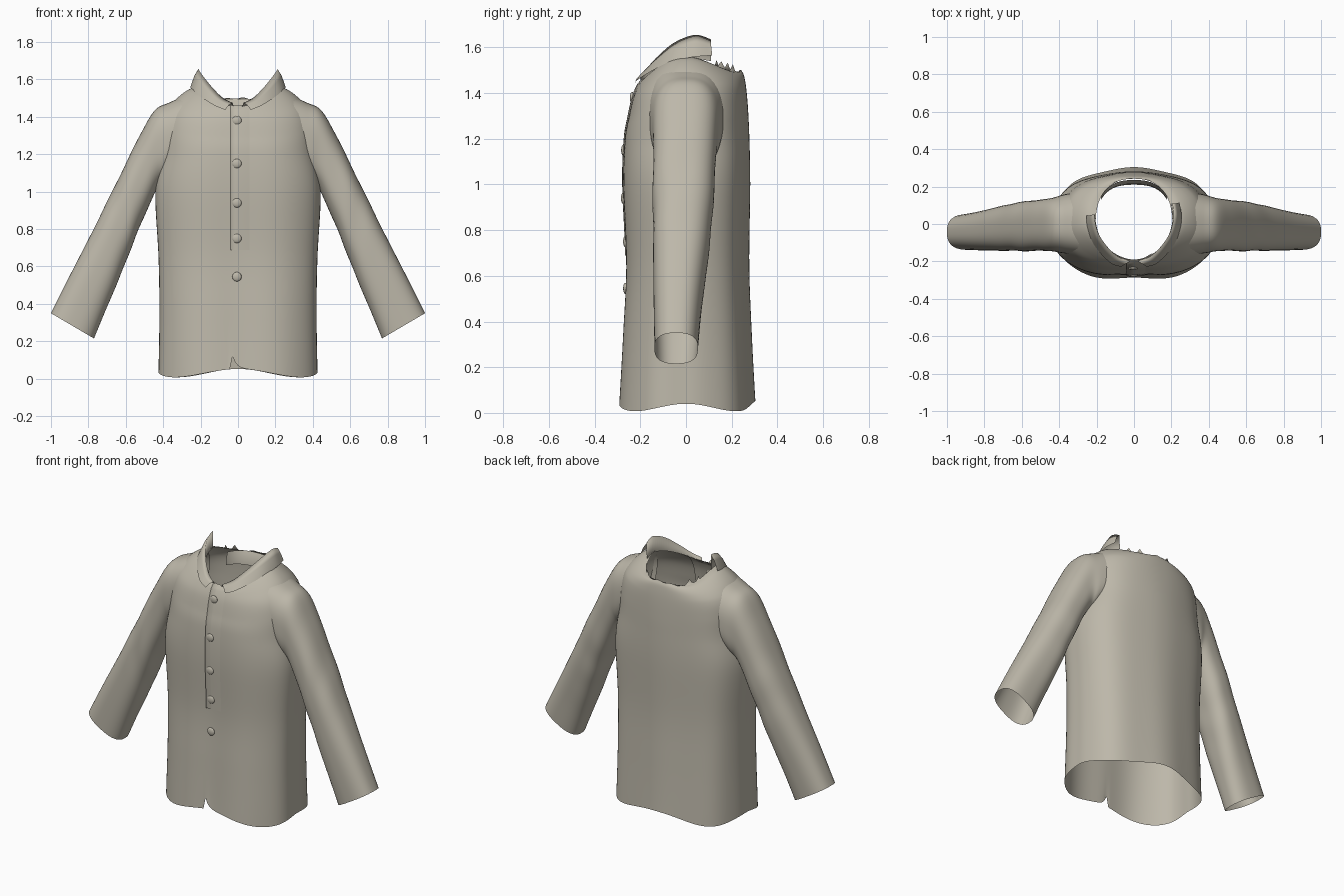
import bpy, bmesh, math, random
from mathutils import Vector

random.seed(4)
if "Cube" in bpy.data.objects:
    bpy.data.objects.remove(bpy.data.objects["Cube"])


def material(name, rgb):
    m = bpy.data.materials.new(name)
    m.use_nodes = True
    m.diffuse_color = (*rgb, 1)
    m.node_tree.nodes["Principled BSDF"].inputs["Base Color"].default_value = (*rgb, 1)
    return m


CLOTH = material("beige cloth", (0.51, 0.478, 0.40))


def grid_object(name, rows, closed=False):
    """Skin a grid of points, row by row, into one smooth sheet."""
    bm = bmesh.new()
    vs = [[bm.verts.new(p) for p in row] for row in rows]
    n = len(rows[0])
    for a, b in zip(vs, vs[1:]):
        for i in range(n if closed else n - 1):
            j = (i + 1) % n
            bm.faces.new((a[i], a[j], b[j], b[i]))
    return finish(name, bm)


def finish(name, bm):
    for f in bm.faces:
        f.smooth = True
    me = bpy.data.meshes.new(name)
    bm.to_mesh(me)
    bm.free()
    me.materials.append(CLOTH)
    ob = bpy.data.objects.new(name, me)
    bpy.context.collection.objects.link(ob)
    return ob


def spline(keys, t):
    """Catmull-Rom blend through a list of equal-length tuples, t in 0..1."""
    f = t * (len(keys) - 1)
    i = min(int(f), len(keys) - 2)
    u = f - i
    k = [keys[max(0, min(len(keys) - 1, i + d))] for d in (-1, 0, 1, 2)]
    return [b + 0.5 * u * (c - a + u * (2 * a - 5 * b + 4 * c - d + u * (3 * (b - c) + d - a)))
            for a, b, c, d in zip(*k)]


def oval(angle, n):
    c, s = math.cos(angle), math.sin(angle)
    r = (abs(c) ** n + abs(s) ** n) ** (-1 / n)
    return r * c, r * s


# Torso rings: half width, front y, back y, z at front / sides / back, front squareness
TORSO = [
    (.425, -.292, .298, .03, .03, .03, 2.9), (.42, -.275, .283, .35, .35, .35, 2.9),
    (.425, -.262, .273, .65, .65, .65, 2.9), (.442, -.275, .278, 1.0, 1.0, 1.0, 2.8),
    (.41, -.268, .275, 1.2, 1.2, 1.2, 2.8), (.40, -.25, .271, 1.3, 1.33, 1.31, 2.7),
    (.38, -.232, .266, 1.38, 1.425, 1.39, 2.5), (.33, -.212, .260, 1.43, 1.495, 1.445, 2.2),
    (.26, -.198, .253, 1.45, 1.548, 1.48, 2), (.205, -.19, .242, 1.46, 1.56, 1.50, 1.8)]


def torso_point(angle, t):
    hw, yf, yb, zf, zs, zb, n = spline(TORSO, t)
    c, s = math.cos(angle), math.sin(angle)
    x, y = oval(angle, n if s < 0 else 2.35)
    # soft vertical folds that fade towards the shoulders
    wave = math.cos(7.5 * math.acos(min(1, abs(s))))
    fold = 1 + .02 * max(0, 1 - t * 1.2) * abs(s) * (wave if s > 0 else -wave)
    depth = -yf if s < 0 else yb
    z = zs + ((zf if s < 0 else zb) - zs) * s * s
    # wavy hem with a one-sided notch where the front edges meet
    low = max(0, 1 - t * 9) ** 2
    z += low * (.022 * math.cos(4 * angle) - .012 * c ** 8)
    if s < 0 and x * hw > -.042:
        z += low * .12 * math.exp(-(x * hw + .042) / .022)
    # rear shoulders drop towards the torn neckline
    if s > 0:
        z -= .03 * max(0, t - .7) / .3 * math.sin(2 * angle) ** 2
    return Vector((x * hw * fold, y * depth * fold, z))


SEG, LEVELS = 180, 60
angles = [2 * math.pi * i / SEG for i in range(SEG)]
rows = [[torso_point(a, k / LEVELS) for a in angles] for k in range(LEVELS + 1)]
# torn neckline: spikes at the two rear corners, mild waves between
for i, (a, p) in enumerate(zip(angles, rows[-1])):
    if .5 < math.sin(a) < .85:
        p.z += max(0, 1 - abs(i % 8 - 3) / 2.5) * random.uniform(.025, .05)
    elif math.sin(a) >= .85:
        p.z += .005 * math.sin(i * .5)
torso = grid_object("torso", rows, closed=True)

# open the armholes behind the sleeves
bm = bmesh.new()
bm.from_mesh(torso.data)
hidden = []
for f in bm.faces:
    c = f.calc_center_median()
    if abs(c.x) > .34 and 1.1 < c.z < 1.36 and abs(c.y) < .09:
        hidden.append(f)
bmesh.ops.delete(bm, geom=hidden, context='FACES')
bm.to_mesh(torso.data)
bm.free()

# Inner facing: a band hanging inside the rear neckline
facing = []
for depth, drop in ((.235, 0), (.215, .035), (.21, .08)):
    band = []
    for i in range(41):
        a = math.radians(35 + 110 * i / 40)
        x, y = oval(a, 2.6)
        band.append(Vector((.2 * x, depth * y, 1.495 - drop)))
    facing.append(band)
grid_object("neck_facing", facing)

# Sleeve rings: upper x, z, lower x, z, centre y, half depth
SLEEVE = [
    (.29, 1.51, .36, 1.10, .002, .165), (.37, 1.475, .40, 1.06, .0, .155),
    (.445, 1.435, .425, 1.03, -.003, .143), (.52, 1.31, .46, .96, -.006, .137),
    (.62, 1.11, .53, .80, -.012, .133), (.715, .915, .59, .65, -.018, .125),
    (.81, .725, .65, .50, -.028, .115), (.905, .54, .71, .36, -.037, .104),
    (1.0, .35, .77, .215, -.043, .095)]


def sleeve_row(t, side):
    tx, tz, bx, bz, yc, hy = spline(SLEEVE, t)
    row = []
    for i in range(48):
        # small creases around the elbow
        a = 2 * math.pi * i / 48
        u, v = oval(a, 2.6)
        k = 1 + .015 * math.exp(-((t - .55) / .14) ** 2) * math.sin(34 * t + 2 * a)
        row.append(Vector((side * ((tx + bx) / 2 + k * u * (tx - bx) / 2),
                           yc + k * v * hy,
                           (tz + bz) / 2 + k * u * (tz - bz) / 2)))
    return row


for name, side in (("left_sleeve", 1), ("right_sleeve", -1)):
    grid_object(name, [sleeve_row(k / 48, side) for k in range(49)], closed=True)

# Folded collar, open at the back: stand, fold line and outer edge
STAND = [(.20, .11, 1.54), (.207, .03, 1.55), (.185, -.06, 1.53),
         (.135, -.13, 1.50), (.08, -.175, 1.47), (.02, -.195, 1.45)]
FOLD = [(.205, .11, 1.635), (.212, .04, 1.655), (.19, -.05, 1.622),
        (.14, -.125, 1.56), (.085, -.175, 1.505), (.03, -.205, 1.475)]
EDGE = [(.243, .115, 1.565), (.255, .03, 1.558), (.235, -.07, 1.537),
        (.185, -.15, 1.497), (.12, -.212, 1.458), (.068, -.228, 1.437)]


def collar_row(keys, side, start):
    return [Vector((p[0] * side, p[1], p[2]))
            for p in (spline(keys, start + (1 - start) * i / 30) for i in range(31))]


# the right half is torn off further forward than the left
for name, side, start in (("left_collar", 1, 0), ("right_collar", -1, .17)):
    s, f, e = (collar_row(k, side, start) for k in (STAND, FOLD, EDGE))
    mid = [a.lerp(b, .4) + Vector((side * .004, -.002, .003)) for a, b in zip(f, e)]
    grid_object(name, [s, f, mid, e])

# Button placket: thin overlap with a crisp edge on one side, fading into the other
strip = []
for k in range(49):
    t = .235 + .755 * k / 48
    hw = spline(TORSO, t)[0]
    strip.append([torso_point(-math.pi / 2 + x / hw, t) + Vector((0, d, 0))
                  for x, d in ((-.040, .003), (-.039, -.007), (0, -.006), (.05, -.002), (.1, .006))])
grid_object("placket", strip)

# Buttons: low domes down the front
for i, z in enumerate((1.38, 1.15, .94, .75, .545)):
    t = min((k / 400 for k in range(401)),
            key=lambda q: abs(torso_point(-math.pi / 2, q).z - z))
    p = torso_point(-math.pi / 2, t)
    bm = bmesh.new()
    bmesh.ops.create_uvsphere(bm, u_segments=20, v_segments=10, radius=.025)
    bmesh.ops.scale(bm, verts=bm.verts, vec=(1, .4, 1))
    button = finish("button_%d" % (i + 1), bm)
    button.location = (-.006, p.y - .005, z)
